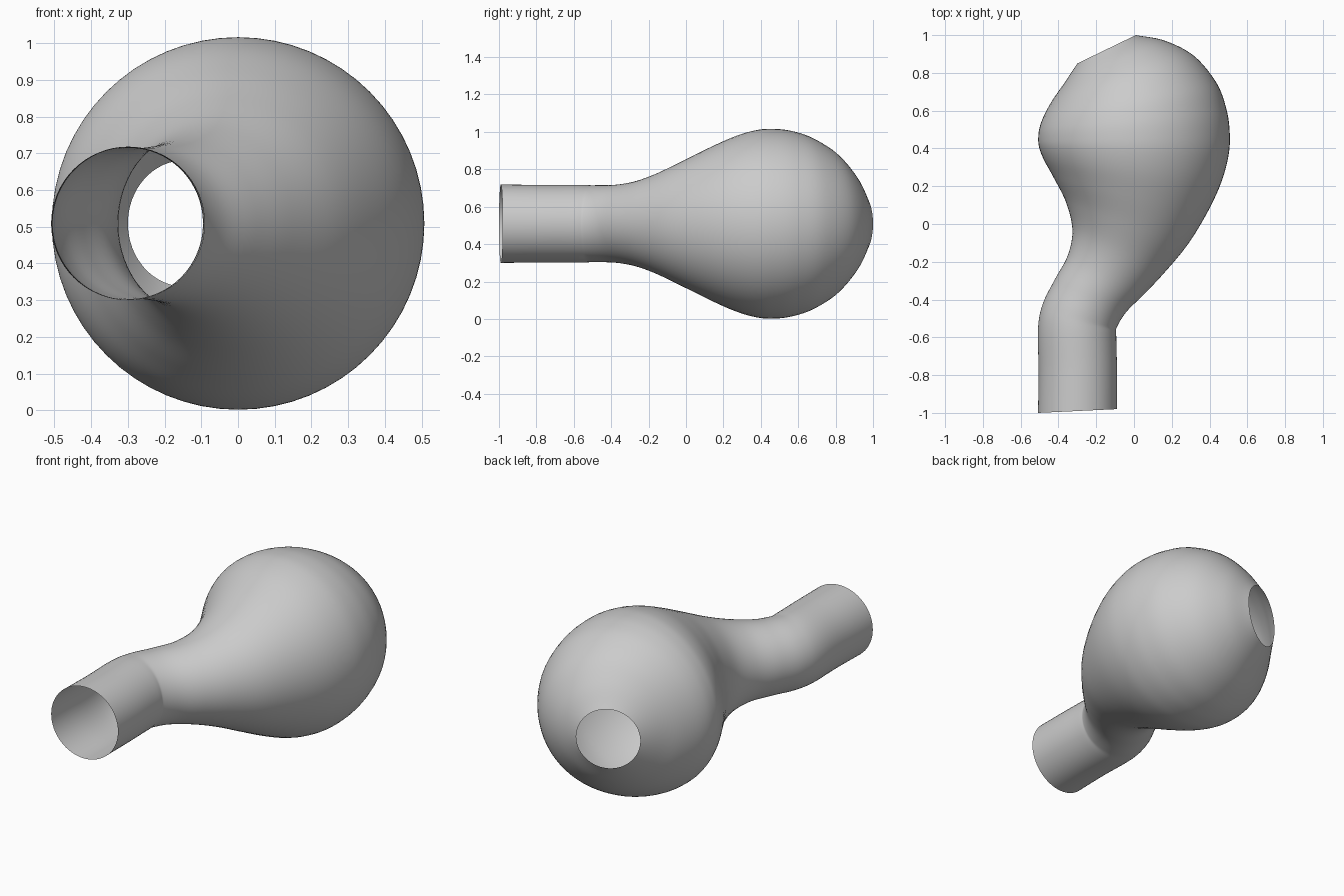
import bpy, bmesh, math
from mathutils import Vector

cube = bpy.data.objects.get("Cube")
if cube:
    bpy.data.objects.remove(cube, do_unlink=True)

MID_Z, SIDES, STEPS = 0.509, 64, 6

# Plan outline of the bent tube: left-hand and right-hand edge of each section
SECTIONS = [
    ((-.508, -1), (-.09, -.98)),
    ((-.505, -.78), (-.09, -.77)),
    ((-.508, -.55), (-.094, -.59)),
    ((-.482, -.42), (-.09, -.545)),
    ((-.42, -.295), (-.04, -.465)),
    ((-.35, -.165), (.05, -.375)),
    ((-.326, -.03), (.15, -.27)),
    ((-.36, .115), (.28, -.115)),
    ((-.425, .245), (.385, .055)),
    ((-.477, .34), (.46, .215)),
    ((-.502, .405), (.5, .36)),
    ((-.507, .455), (.507, .48)),
    ((-.5, .51), (.49, .605)),
    ((-.476, .575), (.438, .745)),
    ((-.432, .655), (.32, .888)),
    ((-.37, .745), (.165, .97)),
    ((-.3, .85), (.01, 1)),
]


def smooth_path(points):
    """Catmull-Rom interpolation through the points."""
    p = [Vector(q) for q in points]
    p = [2 * p[0] - p[1]] + p + [2 * p[-1] - p[-2]]
    path = []
    for a, b, c, d in zip(p, p[1:], p[2:], p[3:]):
        for i in range(STEPS):
            t = i / STEPS
            path.append(b + (c - a) * t / 2 + (a - 2.5 * b + 2 * c - d / 2) * t**2
                        + (1.5 * b - 1.5 * c + (d - a) / 2) * t**3)
    return path + [p[-2]]


# Round sections spanning the two edges, skinned into an open-ended tube
bm = bmesh.new()
previous = None
for a, b in zip(*(smooth_path(side) for side in zip(*SECTIONS))):
    centre, arm = (a + b) / 2, (b - a) / 2
    ring = []
    for i in range(SIDES):
        angle = math.tau * i / SIDES
        p = centre + arm * math.cos(angle)
        ring.append(bm.verts.new((p.x, p.y, MID_Z + arm.length * math.sin(angle))))
    if previous:
        for i in range(SIDES):
            bm.faces.new((previous[i - 1], previous[i], ring[i], ring[i - 1]))
    previous = ring
bmesh.ops.recalc_face_normals(bm, faces=bm.faces)

mesh = bpy.data.meshes.new("bulb_tube")
bm.to_mesh(mesh)
bm.free()
mesh.shade_smooth()
tube = bpy.data.objects.new("bulb_tube", mesh)
bpy.context.collection.objects.link(tube)

# Plain grey surface
grey = bpy.data.materials.new("plain grey")
grey.use_nodes = True
colour = (0.6, 0.6, 0.6, 1)
grey.diffuse_color = colour
grey.node_tree.nodes["Principled BSDF"].inputs["Base Color"].default_value = colour
mesh.materials.append(grey)
